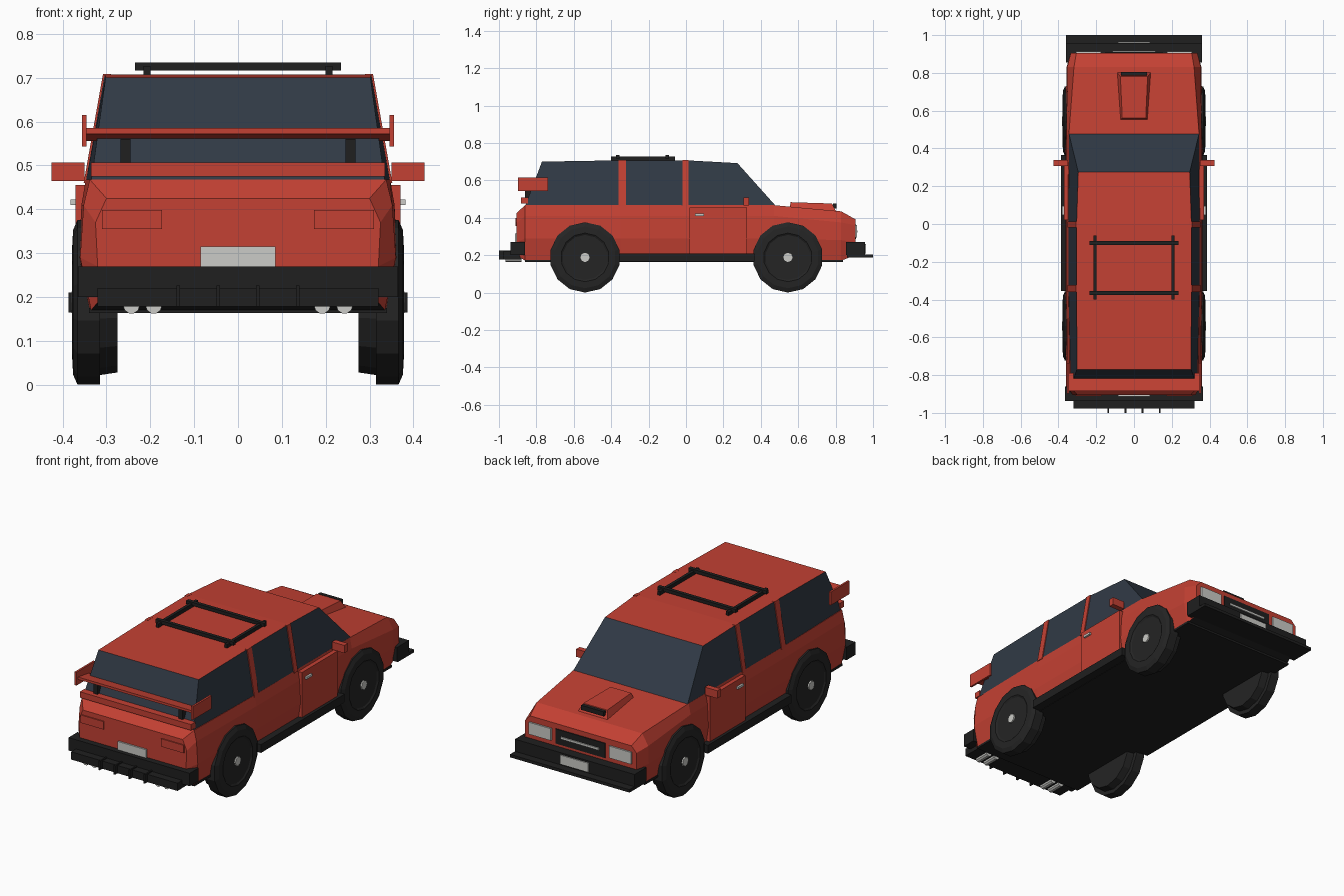
import bpy, bmesh, math


def material(name, col):
    m = bpy.data.materials.new(name)
    m.diffuse_color = (*col, 1)
    return m


RED = material("red paint", (0.55, 0.052, 0.033))
BLACK = material("black trim", (0.014, 0.014, 0.014))
TYRE = material("tyre rubber", (0.018, 0.018, 0.018))
GLASS = material("dark glass", (0.030, 0.042, 0.060))
SILVER = material("silver", (0.60, 0.60, 0.57))


def loft(name, rings, mats, rule=None, closed=False, mirror=False):
    """Skin equal-length rings of points; cap the ends unless closed."""
    for s in ((1, -1) if mirror else (1,)):
        bm = bmesh.new()
        vs = [[bm.verts.new((s * x, y, z)) for x, y, z in r] for r in rings]
        n, k = len(rings[0]), len(rings)
        for i in range(k if closed else k - 1):
            a, b = vs[i], vs[(i + 1) % k]
            for j in range(n):
                bm.faces.new((a[j], a[(j + 1) % n], b[(j + 1) % n], b[j]))
        if not closed:
            bm.faces.new(vs[0])
            bm.faces.new(vs[-1])
        bmesh.ops.recalc_face_normals(bm, faces=bm.faces)
        bm.normal_update()
        if rule:
            for f in bm.faces:
                f.material_index = rule(f)
        me = bpy.data.meshes.new(name)
        bm.to_mesh(me)
        bm.free()
        for m in mats:
            me.materials.append(m)
        ob = bpy.data.objects.new(name + ("_left" if s < 0 else "_right" if mirror else ""), me)
        bpy.context.collection.objects.link(ob)


def box(name, x, y, z, mat, mirror=False):
    ring = lambda yy: [(x[0], yy, z[0]), (x[1], yy, z[0]), (x[1], yy, z[1]), (x[0], yy, z[1])]
    loft(name, [ring(y[0]), ring(y[1])], [mat], mirror=mirror)


def tube(name, x, z, y0, y1, r, n=10, mirror=False):
    ring = lambda y: [(x + r * math.cos(2 * math.pi * i / n), y, z + r * math.sin(2 * math.pi * i / n)) for i in range(n)]
    loft(name, [ring(y0), ring(y1)], [SILVER], mirror=mirror)


def lathe(name, y, z, profile, n, mat):
    """Discs along x from (x, radius) pairs."""
    rings = [[(x, y + r * math.sin(2 * math.pi * i / n), z - r * math.cos(2 * math.pi * i / n))
              for i in range(n)] for x, r in profile]
    loft(name, rings, [mat], mirror=True)


# Lower body: half sections from sill to shoulder, lofted tail to nose
sections = [
    (-0.905, [(0.31, 0.20), (0.32, 0.27), (0.325, 0.37), (0.30, 0.425)]),
    (-0.86, [(0.335, 0.17), (0.36, 0.29), (0.352, 0.41), (0.338, 0.468)]),
    (-0.35, [(0.345, 0.17), (0.363, 0.29), (0.357, 0.41), (0.347, 0.468)]),
    (0.47, [(0.345, 0.17), (0.363, 0.29), (0.357, 0.41), (0.345, 0.467)]),
    (0.83, [(0.335, 0.17), (0.357, 0.28), (0.354, 0.375), (0.318, 0.434)]),
    (0.905, [(0.32, 0.20), (0.335, 0.27), (0.335, 0.36), (0.305, 0.392)]),
]
loft("lower_body", [[(x, y, z) for x, z in h] + [(-x, y, z) for x, z in reversed(h)] for y, h in sections],
     [RED, BLACK], lambda f: 1 if f.normal.z < -0.7 else 0)
box("floor", (-0.34, 0.34), (-0.86, 0.84), (0.163, 0.175), BLACK)

# Cabin: dark glass all round with a red roof
cabin = [(-0.86, 0.335, -0.77, 0.302, 0.700), (-0.35, 0.347, -0.35, 0.304, 0.707),
         (0.0, 0.347, 0.0, 0.304, 0.707), (0.48, 0.345, 0.275, 0.295, 0.692)]
loft("cabin", [[(-xb, yb, 0.463), (xb, yb, 0.463), (xt, yt, zt), (-xt, yt, zt)] for yb, xb, yt, xt, zt in cabin],
     [GLASS, RED], lambda f: 1 if f.normal.z > 0.9 else 0)

# Window pillars
for nm, y0, y1 in (("rear_pillar", -0.36, -0.322), ("middle_pillar", -0.018, 0.014)):
    loft(nm, [[(0.335, y, 0.46), (0.352, y, 0.46), (0.308, y, 0.708), (0.29, y, 0.708)] for y in (y0, y1)],
         [RED], mirror=True)

# Doors, handles, mirrors and sills
box("door", (0.345, 0.371), (0.02, 0.325), (0.21, 0.455), RED, True)
box("door_handle", (0.37, 0.382), (0.047, 0.095), (0.41, 0.422), SILVER, True)
box("mirror", (0.35, 0.425), (0.308, 0.338), (0.465, 0.507), RED, True)
box("sill", (0.33, 0.387), (-0.355, 0.365), (0.165, 0.21), BLACK, True)

# Front bumper with splitter and number plate
box("front_bumper", (-0.36, 0.36), (0.855, 0.957), (0.2, 0.27), BLACK)
box("splitter", (-0.36, 0.36), (0.86, 1.0), (0.188, 0.204), BLACK)
box("front_plate", (-0.085, 0.085), (0.955, 0.963), (0.21, 0.26), SILVER)

# Grille and headlights
box("grille", (-0.15, 0.15), (0.89, 0.91), (0.285, 0.365), BLACK)
box("grille_bar", (-0.115, 0.115), (0.905, 0.916), (0.32, 0.332), SILVER)
box("headlight", (0.175, 0.308), (0.89, 0.914), (0.295, 0.36), SILVER, True)

# Rear bumper, diffuser with fins, exhausts, plate and tail lights
box("rear_bumper", (-0.365, 0.365), (-0.937, -0.86), (0.2, 0.27), BLACK)
box("diffuser", (-0.32, 0.32), (-0.978, -0.88), (0.178, 0.22), BLACK)
for x in (0.045, 0.136):
    box("diffuser_fin", (x - 0.004, x + 0.004), (-1.0, -0.9), (0.178, 0.226), BLACK, True)
for x in (0.192, 0.243):
    tube("exhaust", x, 0.181, -0.965, -0.88, 0.019, mirror=True)
box("rear_plate", (-0.085, 0.085), (-0.914, -0.9), (0.262, 0.315), SILVER)
box("tail_light", (0.173, 0.31), (-0.911, -0.89), (0.355, 0.398), RED, True)

# Tail lip and rear wing
box("tail_lip", (-0.335, 0.335), (-0.883, -0.845), (0.475, 0.507), RED)
box("wing_support", (0.245, 0.268), (-0.86, -0.825), (0.5, 0.56), BLACK, True)
loft("wing", [[(x, -0.885, 0.572), (x, -0.885, 0.585), (x, -0.79, 0.57), (x, -0.79, 0.556)] for x in (-0.347, 0.347)],
     [RED])
box("wing_end_plate", (0.345, 0.356), (-0.897, -0.737), (0.543, 0.615), RED, True)

# Bonnet scoop with intake
loft("bonnet_scoop", [
    [(-0.078, 0.55, 0.44), (0.078, 0.55, 0.44), (0.062, 0.56, 0.483), (-0.062, 0.56, 0.483)],
    [(-0.095, 0.81, 0.42), (0.095, 0.81, 0.42), (0.072, 0.78, 0.476), (-0.072, 0.78, 0.476)]], [RED])
box("scoop_intake", (-0.068, 0.068), (0.785, 0.805), (0.45, 0.475), BLACK)

# Roof rack
for y in (-0.1, -0.365):
    box("rack_crossbar", (-0.235, 0.235), (y - 0.01, y + 0.01), (0.717, 0.735), BLACK)
box("rack_rail", (0.199, 0.215), (-0.4, -0.06), (0.706, 0.727), BLACK, True)

# Wheels: stepped tyre with a shallow dished face, and a hub
for nm, y in (("rear", -0.54), ("front", 0.545)):
    lathe(nm + "_wheel", y, 0.188, [(0.275, 0.12), (0.275, 0.160), (0.315, 0.166), (0.315, 0.188), (0.366, 0.188),
                                    (0.376, 0.165), (0.378, 0.13), (0.372, 0.12)], 14, TYRE)
    lathe(nm + "_hub", y, 0.188, [(0.36, 0.025), (0.380, 0.025)], 8, SILVER)
